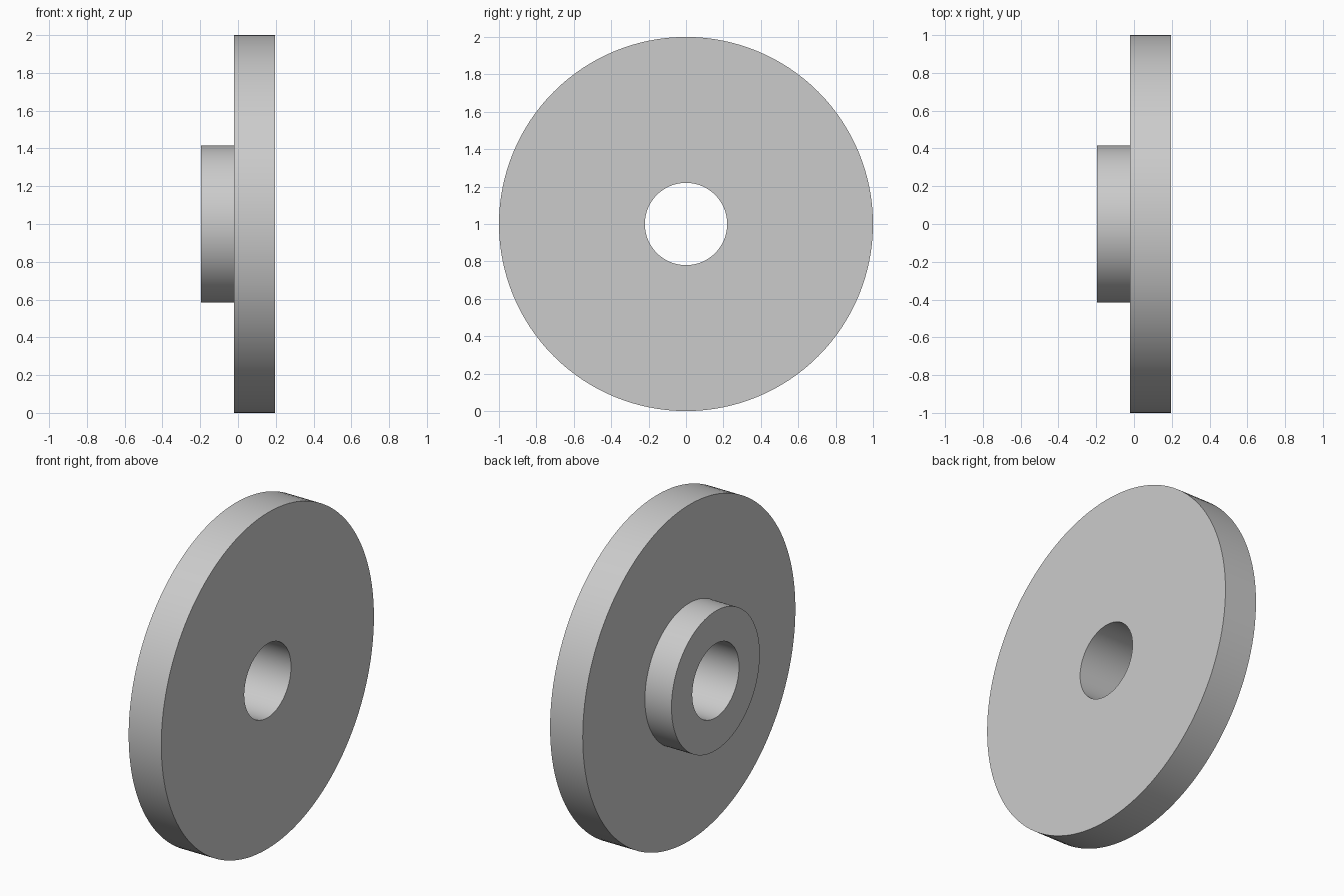
import bpy
import bmesh
import math
from mathutils import Vector

cube = bpy.data.objects.get("Cube")
if cube:
    bpy.data.objects.remove(cube, do_unlink=True)

SEGMENTS = 128
BORE, HUB, RIM = 0.22, 0.415, 1.0          # radii
HUB_END, STEP, FACE = -0.195, -0.02, 0.195  # positions along the axle

# Plain grey material
grey = bpy.data.materials.new("light grey")
grey.use_nodes = True
colour = (0.6, 0.6, 0.6, 1)
grey.diffuse_color = colour
grey.node_tree.nodes["Principled BSDF"].inputs["Base Color"].default_value = colour

# Closed cross-section of disc and hub, revolved around the x axis
profile = [(HUB_END, BORE), (HUB_END, HUB), (STEP, HUB),
           (STEP, RIM), (FACE, RIM), (FACE, BORE)]
bm = bmesh.new()
verts = [bm.verts.new((x, 0, r)) for x, r in profile]
edges = [bm.edges.new((v, verts[(i + 1) % len(verts)])) for i, v in enumerate(verts)]
bmesh.ops.spin(bm, geom=verts + edges, cent=(0, 0, 0), axis=(1, 0, 0),
               angle=math.tau, steps=SEGMENTS, use_merge=False)
bmesh.ops.remove_doubles(bm, verts=bm.verts, dist=0.0001)
bmesh.ops.recalc_face_normals(bm, faces=bm.faces)
bmesh.ops.translate(bm, verts=bm.verts, vec=Vector((0, 0, RIM)))

mesh = bpy.data.meshes.new("flanged_disc")
bm.to_mesh(mesh)
bm.free()
mesh.materials.append(grey)
disc = bpy.data.objects.new("flanged_disc", mesh)
bpy.context.collection.objects.link(disc)

# Smooth round walls with crisp corners
bpy.ops.object.select_all(action='DESELECT')
disc.select_set(True)
bpy.context.view_layer.objects.active = disc
bpy.ops.object.shade_smooth_by_angle(angle=math.radians(30))
